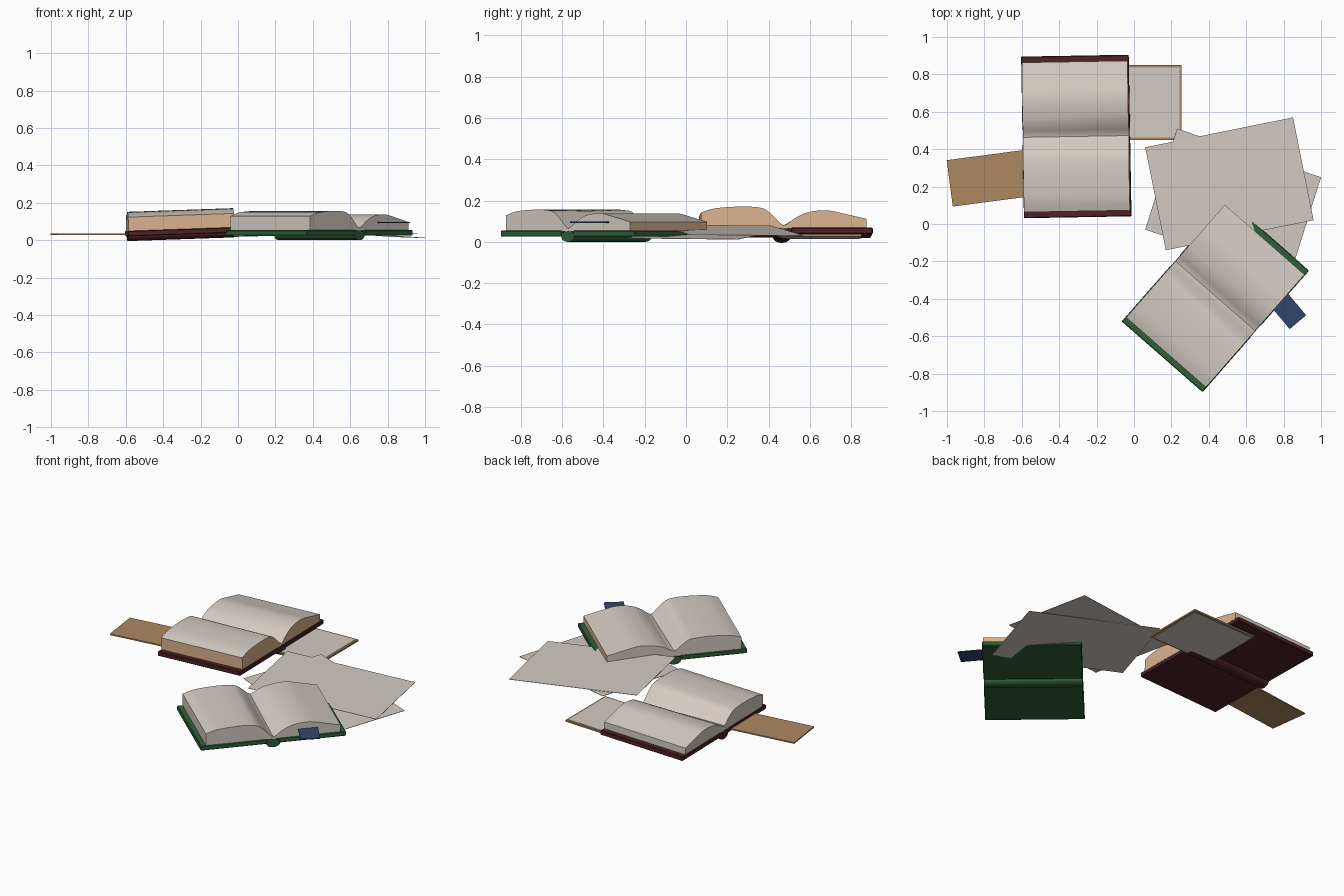
import bpy, bmesh, math
from mathutils import Matrix, Vector

if "Cube" in bpy.data.objects:
    bpy.data.objects.remove(bpy.data.objects["Cube"])


def mat(name, r, g, b):
    m = bpy.data.materials.new(name)
    m.diffuse_color = (r, g, b, 1)
    m.use_nodes = True
    m.node_tree.nodes["Principled BSDF"].inputs["Base Color"].default_value = m.diffuse_color
    return m


PAPER = mat("paper", 0.66, 0.60, 0.55)
PEACH = mat("page_edge_peach", 0.70, 0.44, 0.27)
RED = mat("dark_red_cover", 0.075, 0.016, 0.018)
GREEN = mat("green_cover", 0.028, 0.115, 0.04)
BLUE = mat("blue_bookmark", 0.03, 0.06, 0.15)
TAN = mat("tan_card", 0.42, 0.25, 0.12)


def finish(bm, name, mats, matrix=Matrix(), smooth=False):
    bmesh.ops.recalc_face_normals(bm, faces=bm.faces)
    me = bpy.data.meshes.new(name)
    bm.to_mesh(me)
    bm.free()
    ob = bpy.data.objects.new(name, me)
    bpy.context.collection.objects.link(ob)
    ob.matrix_world = matrix
    for m in mats:
        me.materials.append(m)
    if smooth:
        bpy.ops.object.select_all(action='DESELECT')
        ob.select_set(True)
        bpy.context.view_layer.objects.active = ob
        bpy.ops.object.shade_smooth_by_angle(angle=math.radians(35))
    return ob


def box(name, size, loc, material, matrix=Matrix(), bevel=0.0):
    bm = bmesh.new()
    bmesh.ops.create_cube(bm, size=1, matrix=Matrix.Translation(loc) @ Matrix.Diagonal((*size, 1)))
    if bevel:
        bmesh.ops.bevel(bm, geom=bm.edges[:], offset=bevel, segments=1, affect='EDGES')
    return finish(bm, name, [material], matrix)


# height of the open pages above the cover, from one fore-edge to the other
PROFILE = [(-0.40, 0.075), (-0.34, 0.093), (-0.24, 0.102), (-0.15, 0.102), (-0.09, 0.090),
           (-0.04, 0.048), (0.0, 0.012), (0.05, 0.044), (0.10, 0.070), (0.16, 0.083),
           (0.22, 0.084), (0.30, 0.067), (0.40, 0.044)]
BASE = 0.053


def height(u):
    # smooth cubic through the profile points
    for i in range(len(PROFILE) - 1):
        (u0, h0), (u1, h1) = PROFILE[i], PROFILE[i + 1]
        if u <= u1 + 1e-6:
            break

    def slope(k):
        a, b = PROFILE[max(k - 1, 0)], PROFILE[min(k + 1, len(PROFILE) - 1)]
        return 0.0 if PROFILE[k][0] == 0 else (b[1] - a[1]) / (b[0] - a[0])
    t, d = (u - u0) / (u1 - u0), u1 - u0
    return ((2 * t**3 - 3 * t**2 + 1) * h0 + (t**3 - 2 * t**2 + t) * d * slope(i)
            + (3 * t**2 - 2 * t**3) * h1 + (t**3 - t**2) * d * slope(i + 1))


def open_book(name, cover, matrix, peach_sides):
    # cover boards and rounded spine
    for side, s in (("left", -1), ("right", 1)):
        box(f"{name}_{side}_cover", (0.395, 0.575, 0.029), (s * 0.2345, 0, 0.0395), cover, matrix, 0.004)
    bm = bmesh.new()
    bmesh.ops.create_cone(bm, cap_ends=True, segments=20, radius1=0.026, radius2=0.026, depth=0.57,
                          matrix=Matrix.Translation((0, 0, 0.026)) @ Matrix.Diagonal((1.6, 1, 1, 1))
                          @ Matrix.Rotation(math.pi / 2, 4, 'X'))
    finish(bm, f"{name}_spine", [cover], matrix, True)

    # page block: wavy top, flat base, walls between
    nu, nv = 48, 6
    bm = bmesh.new()
    top, low = [], []
    for j in range(nv + 1):
        v = -0.283 + 0.566 * j / nv
        tr, lr = [], []
        for i in range(nu + 1):
            u = -0.40 + 0.80 * i / nu
            fill = 0.02 * (j / nv) * max(0, 1 - abs(u) / 0.12)  # gutter is shallower at one end
            tr.append(bm.verts.new((u, v, BASE + height(u) + fill)))
            lr.append(bm.verts.new((u, v, BASE - 0.002)))
        top.append(tr)
        low.append(lr)
    for j in range(nv):
        for i in range(nu):
            for g in (top, low):
                bm.faces.new((g[j][i], g[j][i + 1], g[j + 1][i + 1], g[j + 1][i]))
    for key, j in (("-v", 0), ("+v", nv)):
        for i in range(nu):
            f = bm.faces.new((top[j][i], top[j][i + 1], low[j][i + 1], low[j][i]))
            f.material_index = int(key in peach_sides)
    for key, i in (("-u", 0), ("+u", nu)):
        for j in range(nv):
            f = bm.faces.new((top[j][i], top[j + 1][i], low[j + 1][i], low[j][i]))
            f.material_index = int(key in peach_sides)
    finish(bm, f"{name}_pages", [PAPER, PEACH], matrix, True)


def sheet(name, a, b, c):
    # thin loose sheet from three corners
    a, b, c = Vector(a), Vector(b), Vector(c)
    n = (b - a).cross(c - b).normalized() * 0.001
    bm = bmesh.new()
    up = [bm.verts.new(p + n) for p in (a, b, c, a + c - b)]
    dn = [bm.verts.new(p - n) for p in (a, b, c, a + c - b)]
    bm.faces.new(up)
    bm.faces.new(dn[::-1])
    for i in range(4):
        k = (i + 1) % 4
        bm.faces.new((up[i], dn[i], dn[k], up[k]))
    finish(bm, name, [PAPER])


def place(x, y, z, deg, tilt=0):
    return (Matrix.Translation((x, y, z)) @ Matrix.Rotation(math.radians(tilt), 4, 'Y')
            @ Matrix.Rotation(math.radians(deg), 4, 'Z'))


# two open books
open_book("red_book", RED, place(-0.307, 0.468, 0.005, 91, -2), {"-u", "-v"})
open_book("green_book", GREEN, place(0.435, -0.385, 0, 48.8), {"+u"})

# bookmarks sticking out of the books
box("blue_bookmark", (0.30, 0.115, 0.006), (0, 0, 0), BLUE, place(0.78, -0.41, 0.095, -50))
box("tan_bookmark", (0.44, 0.25, 0.008), (0, 0, 0), TAN, place(-0.767, 0.246, 0.031, 7.5))

# thin notebook under the red book: tan cover with paper on both faces
nb = place(0.03, 0.65, 0.026, 0, -1.5)
box("notebook_cover", (0.45, 0.40, 0.010), (0, 0, 0), TAN, nb)
box("notebook_paper", (0.425, 0.375, 0.014), (0, 0, 0), PAPER, nb)

# loose sheets leaning down to the right
sheet("upper_sheet", (0.17, -0.14, 0.082), (0.96, 0.02, 0.034), (0.85, 0.57, 0.030))
sheet("lower_sheet", (0.06, -0.03, 0.072), (0.83, -0.29, 0.018), (1.0, 0.25, 0.012))
